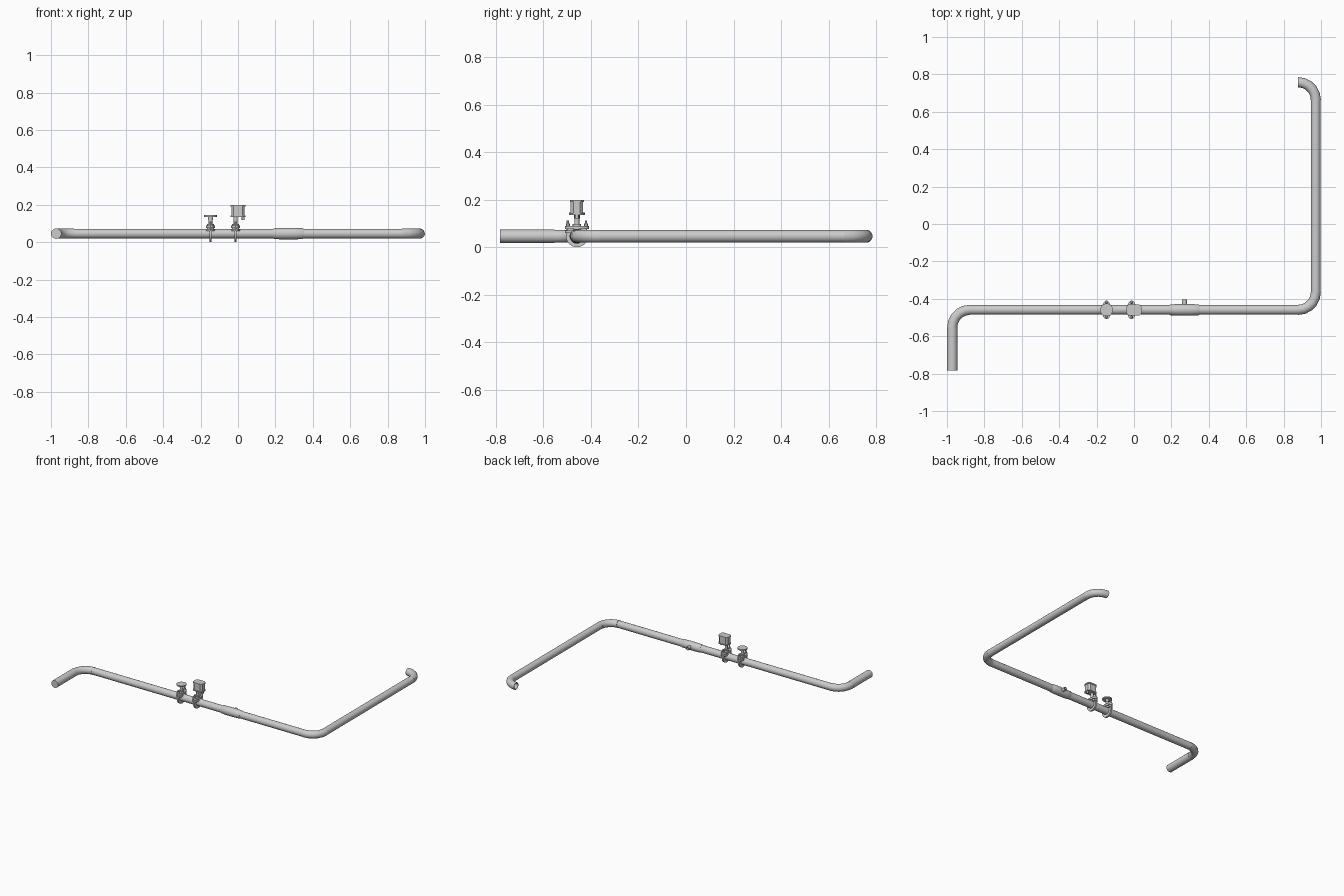
import bpy, bmesh, math
from mathutils import Vector

if "Cube" in bpy.data.objects:
    bpy.data.objects.remove(bpy.data.objects["Cube"])

ZC, YC, XS, YT = 0.046, -0.459, 0.972, 0.758   # pipe height, main run y, side x, top elbow y
R, BEND = 0.026, 0.094


def finish(name, bm, angle=35):
    bmesh.ops.recalc_face_normals(bm, faces=bm.faces)
    me = bpy.data.meshes.new(name)
    bm.to_mesh(me)
    bm.free()
    ob = bpy.data.objects.new(name, me)
    bpy.context.collection.objects.link(ob)
    bpy.ops.object.select_all(action='DESELECT')
    ob.select_set(True)
    bpy.context.view_layer.objects.active = ob
    bpy.ops.object.shade_smooth_by_angle(angle=math.radians(angle))
    return ob


def sweep(name, stations, n=20):
    """Skin round rings given as (point, tangent, radius)."""
    bm = bmesh.new()
    rings = []
    for p, t, r in stations:
        t = Vector(t).normalized()
        up = Vector((0, 0, 1)) if abs(t.z) < 0.9 else Vector((1, 0, 0))
        side = t.cross(up).normalized()
        up = side.cross(t)
        rings.append([bm.verts.new(Vector(p) + r * (math.cos(a) * side + math.sin(a) * up))
                      for a in (2 * math.pi * i / n for i in range(n))])
    for a, b in zip(rings, rings[1:]):
        for i in range(n):
            j = (i + 1) % n
            bm.faces.new((a[i], a[j], b[j], b[i]))
    bm.faces.new(rings[0])
    bm.faces.new(rings[-1])
    return finish(name, bm)


def tube(name, a, b, r, n=20):
    t = Vector(b) - Vector(a)
    return sweep(name, [(a, t, r), (b, t, r)], n)


def elbow(name, centre, a0, a1, hollow=False, steps=5):
    s = 1 if a1 > a0 else -1
    st = []
    for i in range(steps + 1):
        a = math.radians(a0 + (a1 - a0) * i / steps)
        p = (centre[0] + BEND * math.cos(a), centre[1] + BEND * math.sin(a), ZC)
        st.append((p, (-s * math.sin(a), s * math.cos(a), 0), R + 0.001))
    if hollow:  # open mouth with wall thickness
        st += [(p, t, R * 0.82) for p, t, _ in reversed(st[2:])]
    return sweep(name, st)


def prism(name, outline, z0, z1):
    bm = bmesh.new()
    f = bm.faces.new([bm.verts.new((x, y, z0)) for x, y in outline])
    ext = bmesh.ops.extrude_face_region(bm, geom=[f])
    bmesh.ops.translate(bm, vec=(0, 0, z1 - z0),
                        verts=[v for v in ext['geom'] if isinstance(v, bmesh.types.BMVert)])
    return finish(name, bm)


def octagon(x, y, hx, hy, c):
    return [(x + sx, y + sy) for sx, sy in (
        (hx, hy - c), (hx - c, hy), (-hx + c, hy), (-hx, hy - c),
        (-hx, -hy + c), (-hx + c, -hy), (hx - c, -hy), (hx, -hy + c))]


# Pipe runs
tube("inlet_pipe", (-XS, -0.783, ZC), (-XS, YC - BEND, ZC), 0.028)
tube("main_pipe", (-XS + BEND, YC, ZC), (XS - BEND, YC, ZC), R)
tube("side_pipe", (XS, YC + BEND, ZC), (XS, YT - BEND, ZC), R)

# Elbows
elbow("inlet_elbow", (-XS + BEND, YC - BEND), 180, 90)
elbow("corner_elbow", (XS - BEND, YC + BEND), -90, 0)
elbow("outlet_elbow", (XS - BEND, YT - BEND), 0, 90, hollow=True)

# Tee fitting with a small side port
sweep("tee_body", [((x, YC, ZC), (1, 0, 0), r) for x, r in
                   ((0.19, 0.0265), (0.195, 0.029), (0.24, 0.031), (0.30, 0.031), (0.345, 0.029), (0.35, 0.0265))])
sweep("tee_port", [((0.27, y, ZC), (0, 1, 0), r) for y, r in
                   ((YC, 0.013), (-0.404, 0.013), (-0.404, 0.009), (-0.42, 0.009))], 14)


def valve(prefix, x):
    # Wafer ring around the pipe
    tube(prefix + "_wafer_ring", (x - 0.006, YC, ZC), (x + 0.006, YC, ZC), 0.046, 28)
    # Neck and paired oval flanges
    tube(prefix + "_bonnet", (x, YC, 0.055), (x, YC, 0.098), 0.018)
    oval = [(x + 0.025 * math.cos(a), YC + 0.05 * math.sin(a))
            for a in (2 * math.pi * i / 20 for i in range(20))]
    for k, (z0, z1) in enumerate(((0.06, 0.071), (0.077, 0.09))):
        prism(f"{prefix}_flange_{k}", oval, z0, z1)
    # Flange bolts and nuts
    for k, s in enumerate((-1, 1)):
        y = YC + s * 0.038
        tube(f"{prefix}_bolt_{k}", (x, y, 0.052), (x, y, 0.112), 0.005, 10)
        tube(f"{prefix}_nut_{k}", (x, y, 0.088), (x, y, 0.1), 0.008, 6)
    # Stem
    tube(prefix + "_stem", (x, YC, 0.09), (x, YC, 0.14), 0.010, 14)


# Hand valve with wheel
valve("hand_valve", -0.147)
tube("hand_valve_hub", (-0.147, YC, 0.12), (-0.147, YC, 0.138), 0.013, 14)
tube("hand_wheel", (-0.147, YC, 0.136), (-0.147, YC, 0.145), 0.034, 24)

# Motor valve with actuator box
valve("motor_valve", -0.013)
prism("actuator_box", octagon(0, YC, 0.036, 0.026, 0.012), 0.138, 0.192)
prism("actuator_lid", octagon(0, YC, 0.04, 0.029, 0.012), 0.19, 0.199)
prism("actuator_base", octagon(0, YC, 0.04, 0.029, 0.012), 0.136, 0.144)
tube("cable_gland", (0.028, YC, 0.12), (0.028, YC, 0.138), 0.008, 12)
